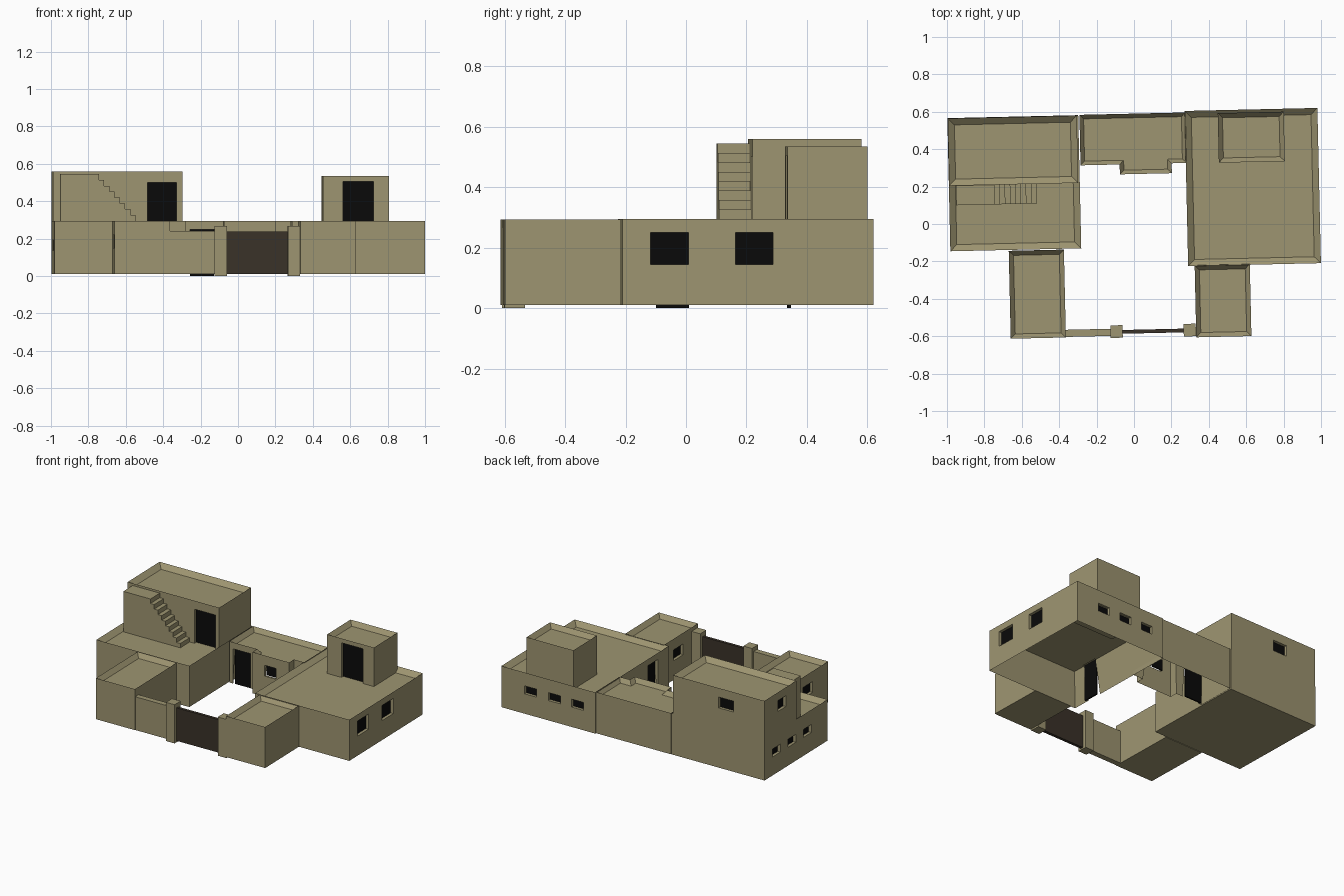
import bpy, bmesh, math
from mathutils import Matrix

if "Cube" in bpy.data.objects:
    bpy.data.objects.remove(bpy.data.objects["Cube"])

TILT = math.radians(1.3)      # the whole plan is turned slightly


def material(name, rgb):
    m = bpy.data.materials.new(name)
    m.diffuse_color = (*rgb, 1)
    m.use_nodes = True
    m.node_tree.nodes["Principled BSDF"].inputs["Base Color"].default_value = m.diffuse_color
    return m


MUD = material("mud_plaster", (0.34, 0.30, 0.165))
DARK = material("dark_opening", (0.003, 0.003, 0.003))
WOOD = material("gate_wood", (0.042, 0.032, 0.022))


def add_object(name, bm, mat, loc=(0, 0, 0), rot=TILT):
    bmesh.ops.recalc_face_normals(bm, faces=bm.faces[:])
    me = bpy.data.meshes.new(name)
    bm.to_mesh(me)
    bm.free()
    me.materials.append(mat)
    ob = bpy.data.objects.new(name, me)
    bpy.context.collection.objects.link(ob)
    ob.matrix_world = Matrix.Translation(loc) @ Matrix.Rotation(rot, 4, 'Z')
    return ob


def rect(w, d):
    return [(-w / 2, -d / 2), (w / 2, -d / 2), (w / 2, d / 2), (-w / 2, d / 2)]


def add_box(bm, cx, cy, cz, w, d, h):
    bmesh.ops.create_cube(bm, size=1, matrix=Matrix.Translation((cx, cy, cz))
                          @ Matrix.Diagonal((w, d, h, 1)))


def opening_box(bm, side, t, wall, zc, w, h, outer, inner):
    """Box through a wall, from 'outer' outside to 'inner' inside of it."""
    sign = 1 if side in ("right", "back") else -1
    c = sign * (wall + (outer - inner) / 2)
    depth = outer + inner
    if side in ("left", "right"):
        add_box(bm, c, t, zc, depth, w, h)
    else:
        add_box(bm, t, c, zc, w, depth, h)


def block(name, loc, outline, z0, z1, rim=0.035, drop=0.03, hollow=False, openings=()):
    """Flat-roofed volume with a parapet and recessed doors and windows."""
    bm = bmesh.new()
    base = bm.faces.new([bm.verts.new((x, y, z0)) for x, y in outline])
    ext = bmesh.ops.extrude_face_region(bm, geom=[base], use_keep_orig=True)
    bmesh.ops.translate(bm, vec=(0, 0, z1 - z0),
                        verts=[v for v in ext["geom"] if isinstance(v, bmesh.types.BMVert)])
    bmesh.ops.recalc_face_normals(bm, faces=bm.faces[:])
    bm.normal_update()
    # sunk roof, and an open underside where the block is hollow
    ends = [(1, -drop)] + ([(-1, z1 - drop - 0.02 - z0)] if hollow else [])
    for direction, move in ends:
        face = next(f for f in bm.faces if f.normal.z * direction > 0.9)
        bmesh.ops.inset_region(bm, faces=[face], thickness=rim, use_even_offset=True)
        bmesh.ops.translate(bm, vec=(0, 0, move), verts=face.verts[:])
    pos = (loc[0], loc[1], 0)
    ob = add_object(name, bm, MUD, pos)
    if openings:
        cut, panels = bmesh.new(), bmesh.new()
        for o in openings:
            opening_box(cut, *o, 0.03, 0.045)
            opening_box(panels, *o, -0.02, 0.03)
        cutter = add_object(name + "_cutter", cut, MUD, pos)
        cutter.hide_render = True
        mod = ob.modifiers.new("openings", 'BOOLEAN')
        mod.object, mod.operation, mod.solver = cutter, 'DIFFERENCE', 'EXACT'
        bpy.context.view_layer.objects.active = ob
        bpy.ops.object.modifier_apply(modifier=mod.name)
        bpy.data.objects.remove(cutter)
        add_object(name + "_openings", panels, DARK, pos)
    return ob


def simple_box(name, x, y, w, d, z0, z1, mat=MUD):
    bm = bmesh.new()
    add_box(bm, 0, 0, (z0 + z1) / 2, w, d, z1 - z0)
    return add_object(name, bm, mat, (x, y, 0))


# left wing with its upper room
block("left_wing", (-0.64, 0.218), rect(0.70, 0.712), 0.01, 0.295,
      openings=[("left", t, 0.35, 0.165, 0.09, 0.055) for t in (0.222, 0.047, -0.128)])
block("upper_room", (-0.647, 0.392), rect(0.69, 0.36), 0.2, 0.56,
      openings=[("front", 0.237, 0.18, 0.383, 0.157, 0.237),
                ("back", -0.055, 0.18, 0.46, 0.11, 0.075),
                ("left", -0.017, 0.345, 0.465, 0.09, 0.075)])

# right wing with its roof room
block("right_wing", (0.635, 0.1975), rect(0.71, 0.83), 0.01, 0.295, hollow=True,
      openings=[("right", t, 0.355, 0.1975, 0.125, 0.105) for t in (-0.26, 0.02)]
      + [("back", t, 0.415, 0.175, 0.09, 0.055) for t in (0.135, -0.045, -0.22)]
      + [("left", -0.235, 0.355, 0.125, 0.11, 0.25)])
block("roof_room", (0.627, 0.464), rect(0.353, 0.265), 0.2, 0.535, rim=0.025,
      openings=[("front", 0.013, 0.1325, 0.385, 0.165, 0.24)])

# middle range with a bay toward the courtyard
block("middle_range", (-0.005, 0.46),
      [(-0.284, -0.14), (-0.075, -0.14), (-0.075, -0.193), (0.203, -0.193),
       (0.203, -0.14), (0.283, -0.14), (0.283, 0.13), (-0.284, 0.13)],
      0.01, 0.295, rim=0.022, hollow=True,
      openings=[("front", -0.19, 0.14, 0.125, 0.13, 0.25),
                ("front", 0.06, 0.193, 0.19, 0.085, 0.075)])

# front annexes
block("left_annex", (-0.517, -0.375), rect(0.295, 0.47), 0.01, 0.294, rim=0.025,
      openings=[("left", -0.005, 0.1475, 0.185, 0.11, 0.075)])
block("right_annex", (0.476, -0.41), rect(0.295, 0.385), 0.01, 0.294, rim=0.025,
      openings=[("left", 0.03, 0.1475, 0.18, 0.11, 0.075)])

# stairs to the upper roof: stepped side profile pushed out from the wall
steps, top, low = 8, 0.545, 0.295
run, rise = 0.225 / steps, (top - low) / steps
profile = [(-0.95, 0.25), (-0.95, top)]
for i in range(steps):
    x = -0.745 + i * run
    profile += [(x, top - i * rise), (x, top - (i + 1) * rise)]
profile += [(-0.52, low), (-0.52, 0.25)]
profile = [p for i, p in enumerate(profile) if i == 0 or p != profile[i - 1]]
bm = bmesh.new()
side = bm.faces.new([bm.verts.new((x + 0.735, -0.052, z)) for x, z in profile])
ext = bmesh.ops.extrude_face_region(bm, geom=[side], use_keep_orig=True)
bmesh.ops.translate(bm, vec=(0, 0.109, 0),
                    verts=[v for v in ext["geom"] if isinstance(v, bmesh.types.BMVert)])
add_object("roof_stairs", bm, MUD, (-0.735, 0.157, 0))

# courtyard wall, gate posts and gate
simple_box("courtyard_wall", -0.247, -0.582, 0.26, 0.038, 0.01, 0.24)
simple_box("left_gate_post", -0.093, -0.575, 0.065, 0.067, 0.0, 0.268)
simple_box("right_gate_post", 0.298, -0.567, 0.065, 0.067, 0.0, 0.268)
simple_box("gate", 0.103, -0.573, 0.335, 0.02, 0.01, 0.238, WOOD)
